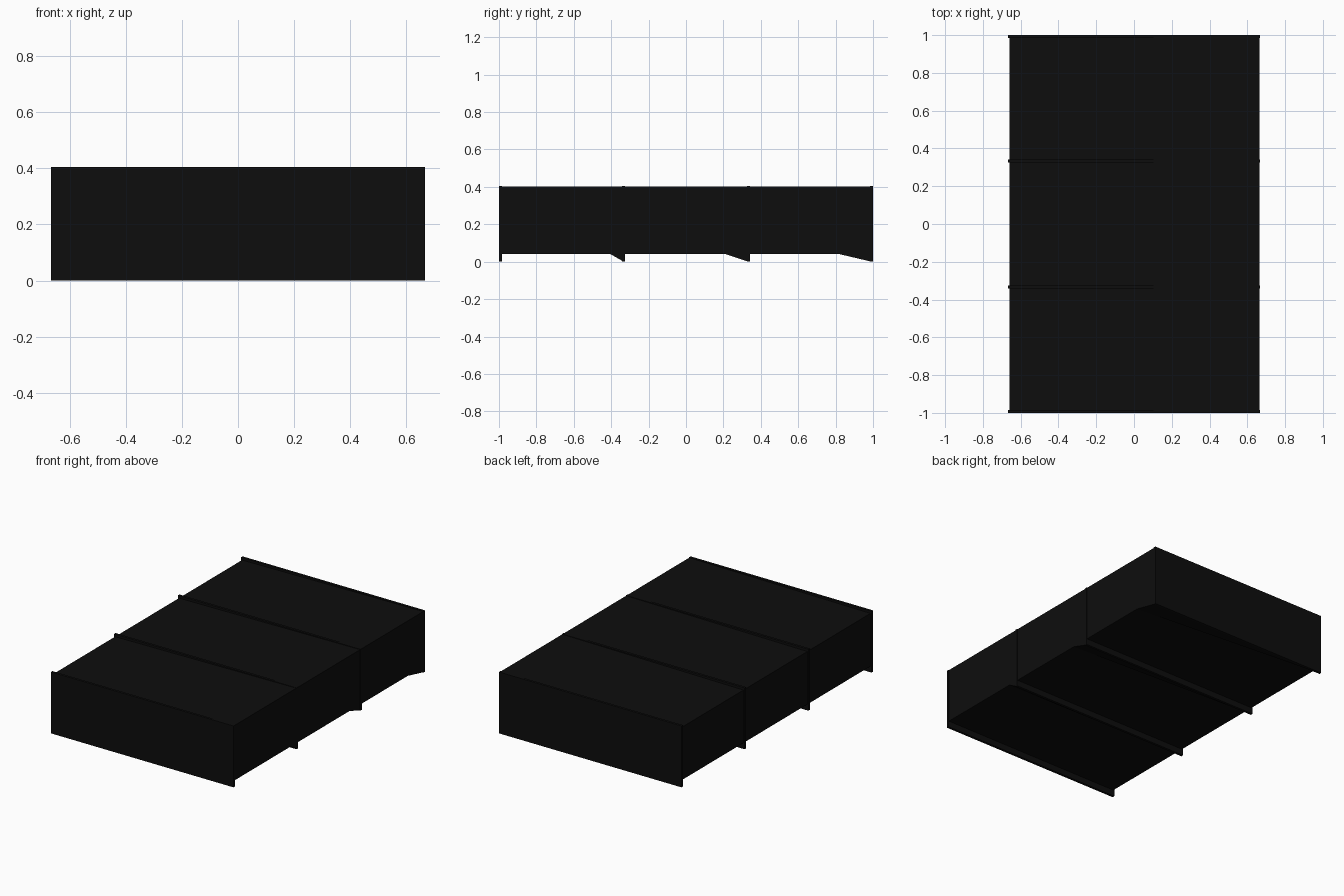
import bpy
import bmesh

cube = bpy.data.objects.get("Cube")
if cube:
    bpy.data.objects.remove(cube, do_unlink=True)

black = bpy.data.materials.new("near_black")
black.use_nodes = True
colour = (0.004, 0.004, 0.004, 1)
black.diffuse_color = colour
black.node_tree.nodes["Principled BSDF"].inputs["Base Color"].default_value = colour

HALF_X, HEIGHT, FLOOR = 0.667, 0.405, 0.04
RIB = 0.016


def hull(name, points):
    """Convex solid around a few corner points."""
    bm = bmesh.new()
    for p in points:
        bm.verts.new(p)
    bmesh.ops.convex_hull(bm, input=bm.verts)
    bmesh.ops.recalc_face_normals(bm, faces=bm.faces)
    mesh = bpy.data.meshes.new(name)
    bm.to_mesh(mesh)
    bm.free()
    mesh.materials.append(black)
    obj = bpy.data.objects.new(name, mesh)
    bpy.context.collection.objects.link(obj)
    return obj


def extrude(name, section, y0, y1):
    """Sweep an x-z section along y."""
    return hull(name, [(x, y, z) for y in (y0, y1) for x, z in section])


# Main body, flush with the ribs on one side and set back on the other
body_section = [(-HALF_X + 0.008, FLOOR), (HALF_X - 0.002, FLOOR),
                (HALF_X - 0.002, HEIGHT - 0.002), (-HALF_X + 0.008, HEIGHT - 0.016)]
extrude("body", body_section, -1 + RIB / 2, 1 - RIB / 2)

# Four thin cross ribs dividing the body into three bays
rib_section = [(x, z) for x in (-HALF_X, HALF_X) for z in (0, HEIGHT)]
ribs = [("front_rib", -1 + RIB / 2), ("front_middle_rib", -1 / 3),
        ("back_middle_rib", 1 / 3), ("back_rib", 1 - RIB / 2)]
for name, y in ribs:
    extrude(name, rib_section, y - RIB / 2, y + RIB / 2)

# Tapering ramps from the underside down to the foot of three ribs
for (name, y), length in zip(ribs[1:], (0.07, 0.12, 0.17)):
    x = HALF_X - 0.002
    hull(name + "_ramp", [(x, y - length, FLOOR), (x, y, FLOOR), (x, y, 0),
                          (-x, y, FLOOR), (-x, y, 0)])
